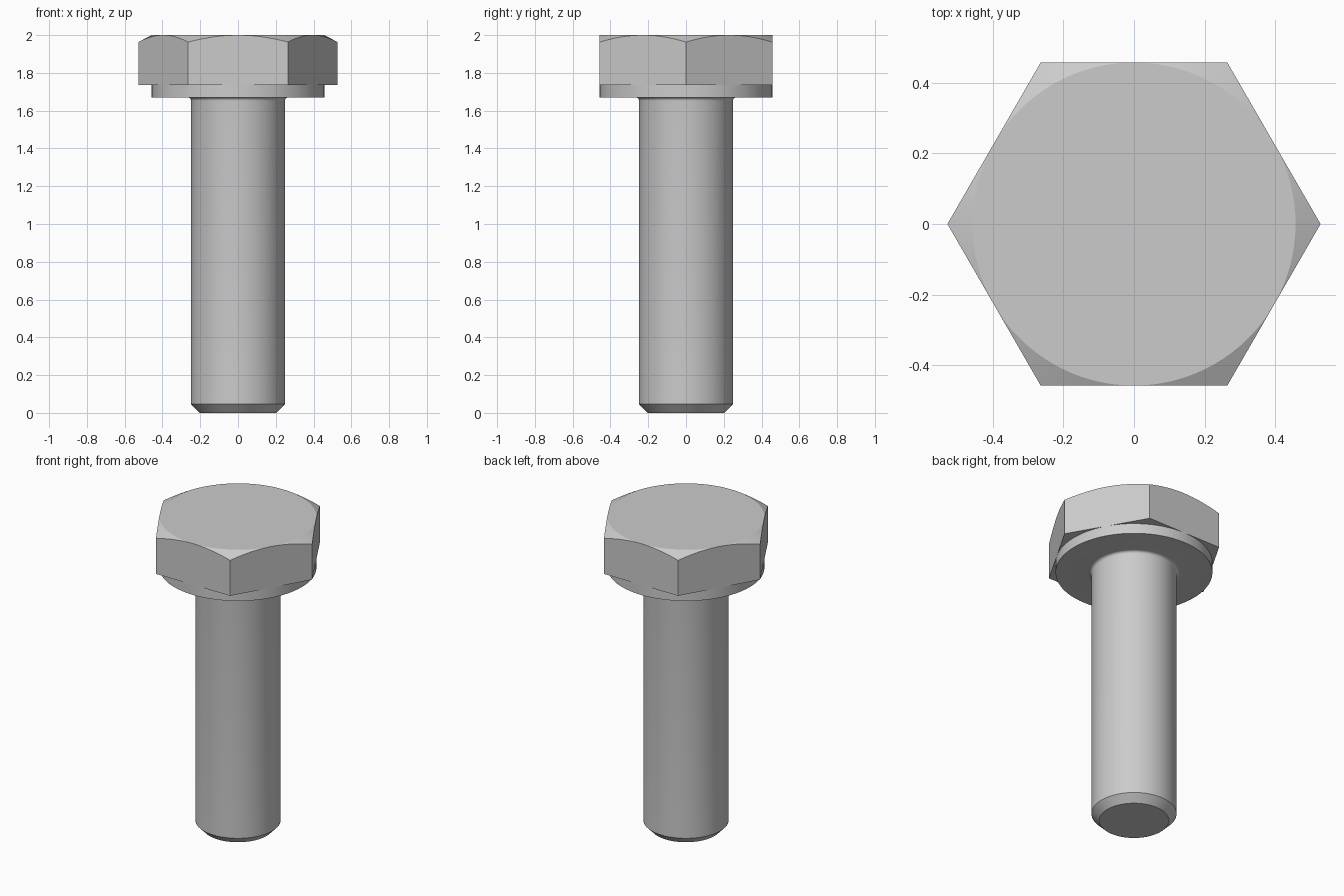
import bpy, bmesh, math

if "Cube" in bpy.data.objects:
    bpy.data.objects.remove(bpy.data.objects["Cube"])

steel = bpy.data.materials.new("steel_grey")
steel.diffuse_color = (0.6, 0.6, 0.6, 1)
steel.use_nodes = True
steel.node_tree.nodes["Principled BSDF"].inputs["Base Color"].default_value = steel.diffuse_color

N = 96            # segments around the axis (multiple of 12)
APOTHEM = 0.457   # half the width across the flats


def ring(bm, radius, z):
    """Ring of vertices; radius and z may be functions of the angle."""
    out = []
    for i in range(N):
        t = 2 * math.pi * i / N
        r = radius(t) if callable(radius) else radius
        h = z(t) if callable(z) else z
        out.append(bm.verts.new((r * math.cos(t), r * math.sin(t), h)))
    return out


def finish(name, bm, angle):
    bmesh.ops.remove_doubles(bm, verts=bm.verts, dist=1e-5)
    bmesh.ops.recalc_face_normals(bm, faces=bm.faces)
    mesh = bpy.data.meshes.new(name)
    bm.to_mesh(mesh)
    bm.free()
    mesh.materials.append(steel)
    ob = bpy.data.objects.new(name, mesh)
    bpy.context.collection.objects.link(ob)
    bpy.ops.object.select_all(action='DESELECT')
    ob.select_set(True)
    bpy.context.view_layer.objects.active = ob
    bpy.ops.object.shade_smooth_by_angle(angle=math.radians(angle))


def loft(name, rings, angle, cap_top=True):
    bm = bmesh.new()
    loops = [ring(bm, r, z) for r, z in rings]
    for a, b in zip(loops, loops[1:]):
        for i in range(N):
            j = (i + 1) % N
            bm.faces.new((a[i], a[j], b[j], b[i]))
    bm.faces.new(loops[0][::-1])
    if cap_top:
        bm.faces.new(loops[-1])
    finish(name, bm, angle)


# hexagonal head with a conical chamfer on top
def hex_r(t):
    return APOTHEM / math.cos(t % (math.pi / 3) - math.pi / 6)


def chamfer_z(t):
    return 2.0 - (hex_r(t) - APOTHEM) * 0.52


loft("hex_head", [(hex_r, 1.735), (hex_r, chamfer_z), (APOTHEM, 2.0)], 20)

# shank with chamfered tip, small fillet, and washer face under the head
fillet = 0.018
profile = [(0.203, 0.0), (0.248, 0.046)]
for k in range(7):
    a = math.pi / 2 * k / 6
    profile.append((0.248 + fillet * (1 - math.cos(a)),
                    1.67 - fillet * (1 - math.sin(a))))
profile += [(APOTHEM, 1.67), (APOTHEM, 1.735)]
loft("shank_and_washer_face", profile, 30, cap_top=False)
